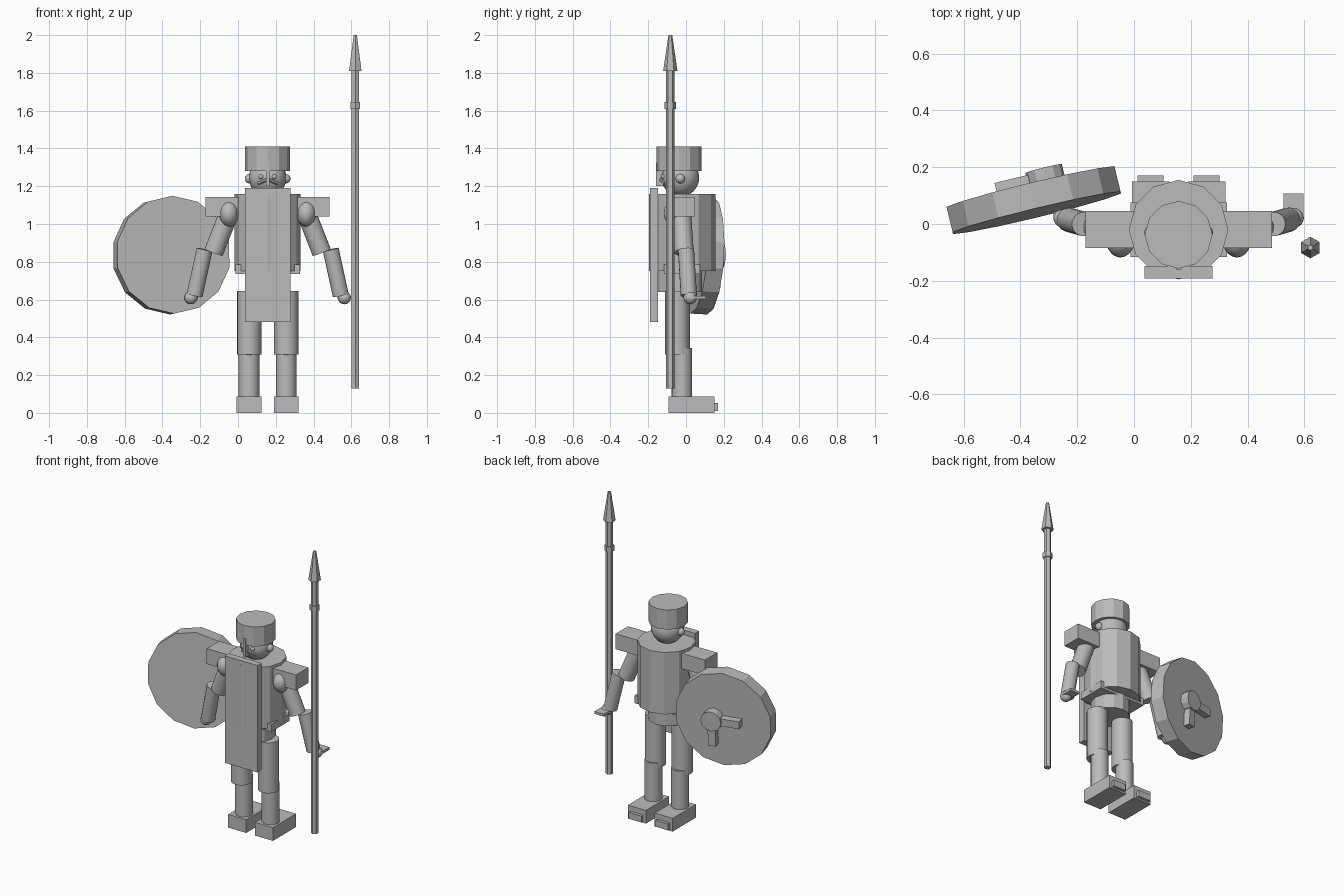
import bpy
import math
from mathutils import Vector, Matrix

cube = bpy.data.objects.get("Cube")
if cube:
    bpy.data.objects.remove(cube, do_unlink=True)

grey = bpy.data.materials.new("stone_grey")
grey.use_nodes = True
GREY = (0.5, 0.5, 0.5, 1)
grey.diffuse_color = GREY
grey.node_tree.nodes["Principled BSDF"].inputs["Base Color"].default_value = GREY

CX = 0.157  # centre line of the figure


def finish(name, smooth=False):
    ob = bpy.context.object
    ob.name = name
    ob.data.materials.append(grey)
    if smooth:
        bpy.ops.object.shade_smooth_by_angle(angle=math.radians(40))
    return ob


def box(name, x, y, z):
    """Box from (min, max) pairs."""
    lo, hi = Vector((x[0], y[0], z[0])), Vector((x[1], y[1], z[1]))
    bpy.ops.mesh.primitive_cube_add(size=1, location=(lo + hi) / 2)
    ob = finish(name)
    ob.data.transform(Matrix.Diagonal((*(hi - lo), 1)))
    return ob


def rod(name, a, b, r1, r2=None, sides=12, smooth=False):
    """Straight or tapered prism from point a to point b."""
    a, b = Vector(a), Vector(b)
    d = b - a
    bpy.ops.mesh.primitive_cone_add(vertices=sides, radius1=r1, radius2=r1 if r2 is None else r2,
                                    depth=d.length, location=(a + b) / 2)
    ob = finish(name, smooth)
    if d.xy.length > 1e-5:
        ob.rotation_euler = d.to_track_quat("Z", "Y").to_euler()
    return ob


def ball(name, loc, r, scale=(1, 1, 1)):
    bpy.ops.mesh.primitive_uv_sphere_add(segments=20, ring_count=12, radius=r, location=loc)
    ob = finish(name, True)
    ob.scale = scale
    return ob


# Torso, waist and front panel
rod("torso", (CX, -0.02, 0.75), (CX, -0.02, 1.16), 0.175)
rod("waist", (CX, -0.036, 0.64), (CX, -0.036, 0.8), 0.12)
box("belt", (CX - 0.17, CX + 0.17), (-0.117, 0.075), (0.735, 0.785))
box("front_panel", (CX - 0.12, CX + 0.12), (-0.191, -0.148), (0.48, 1.19))

# Head and helmet
ball("head", (CX, -0.03, 1.245), 0.1)
rod("helmet", (CX, -0.038, 1.28), (CX, -0.038, 1.41), 0.119)
box("nose_guard", (CX - 0.01, CX + 0.01), (-0.16, -0.1), (1.2, 1.325))

# Paired parts
for s, side in ((-1, "right"), (1, "left")):
    def X(offset):
        return CX + s * offset

    def span(a, b):
        return sorted((X(a), X(b)))

    ball(side + "_ear", (X(0.096), -0.03, 1.24), 0.025)
    ball(side + "_eye", (X(0.035), -0.12, 1.25), 0.013)
    rod(side + "_moustache", (X(0.005), -0.135, 1.235), (X(0.05), -0.11, 1.215), 0.009, sides=6)

    # Arm
    box(side + "_pauldron", span(0.15, 0.328), (-0.084, 0.046), (1.04, 1.142))
    ball(side + "_shoulder", (X(0.205), -0.05, 1.055), 0.07, (0.74, 0.97, 1))
    rod(side + "_upper_arm", (X(0.2), -0.025, 1.07), (X(0.286), -0.01, 0.85), 0.052,
        sides=16, smooth=True)
    rod(side + "_forearm", (X(0.334), 0, 0.865), (X(0.387), 0.015, 0.622), 0.043,
        sides=16, smooth=True)
    ball(side + "_hand", (X(0.406), 0.022, 0.61), 0.035)
    box(side + "_fingers", span(0.37, 0.44), (0.03, 0.107), (0.603, 0.62))

    # Leg
    leg = X(0.0985)
    rod(side + "_thigh", (leg, -0.045, 0.31), (leg, -0.045, 0.645), 0.065, sides=16, smooth=True)
    ball(side + "_knee", (leg, -0.04, 0.352), 0.058)
    rod(side + "_shin", (leg, -0.022, 0.08), (leg, -0.022, 0.343), 0.055, sides=16, smooth=True)
    box(side + "_foot", (leg - 0.066, leg + 0.066), (-0.092, 0.15), (0, 0.088))
    box(side + "_heel_plate", (leg - 0.046, leg + 0.046), (0.14, 0.17), (0.01, 0.052))

# Spear
sx, sy = 0.621, -0.083
rod("spear_shaft", (sx, sy, 0.13), (sx, sy, 1.82), 0.022, sides=6)
rod("spear_collar", (sx, sy, 1.61), (sx, sy, 1.645), 0.03, sides=6)
rod("spear_head", (sx, sy, 1.81), (sx, sy, 2.0), 0.038, 0.01, sides=6)

# Shield, built flat with its back towards +y, then turned into place
shield = [
    rod("shield", (0, -0.046, 0), (0, 0.046, 0), 0.312, sides=14),
    rod("shield_boss", (0.06, 0.04, 0), (0.06, 0.1, 0), 0.066),
    box("shield_bar_side", (-0.12, 0.06), (0.04, 0.09), (-0.025, 0.025)),
    box("shield_bar_down", (0.035, 0.085), (0.04, 0.09), (-0.17, 0)),
]
place = (Matrix.Translation((-0.353, 0.084, 0.835))
         @ Matrix.Rotation(math.radians(13.6), 4, "Z")
         @ Matrix.Rotation(math.radians(-3), 4, "X"))
bpy.context.view_layer.update()
for ob in shield:
    ob.matrix_world = place @ ob.matrix_world
